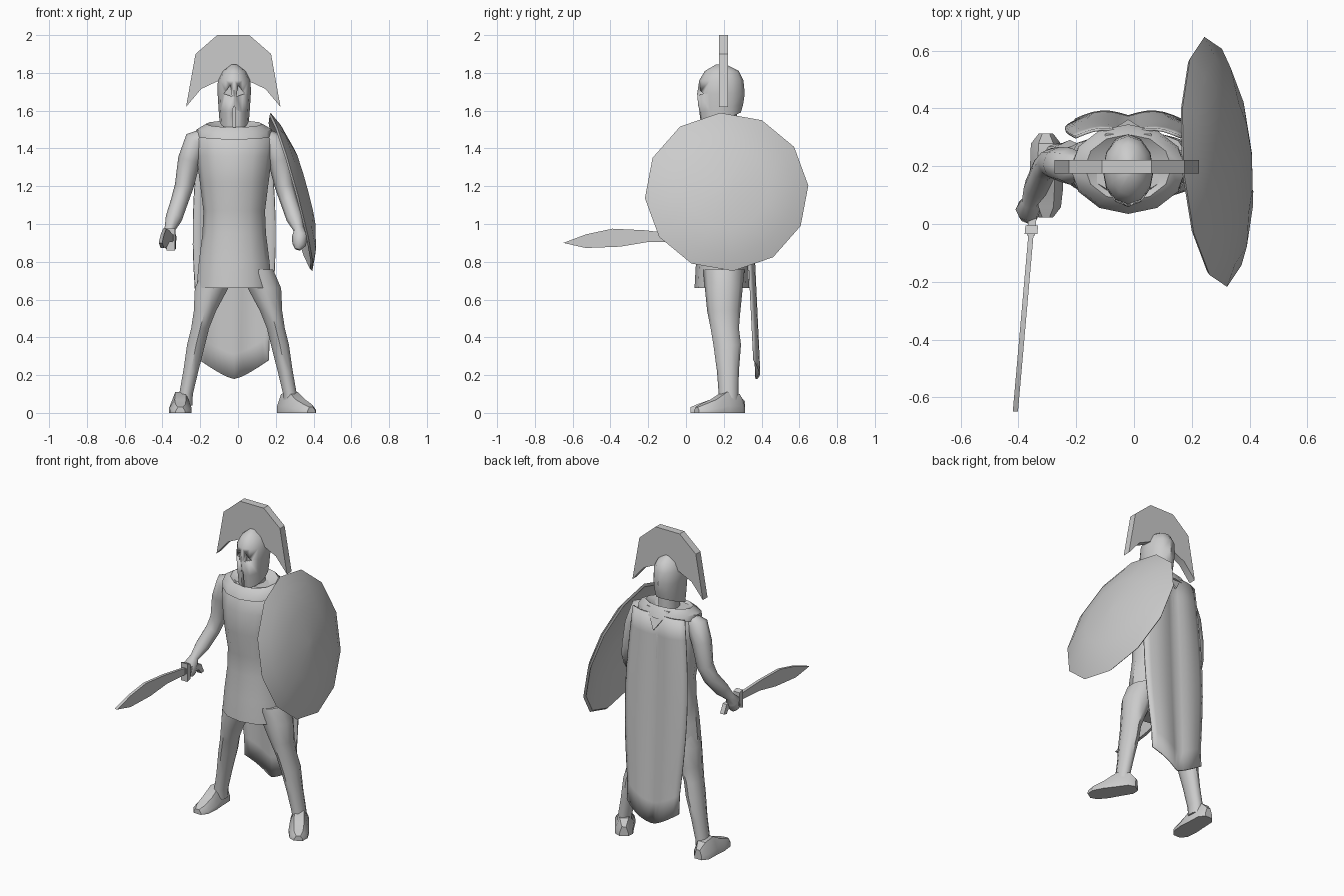
import bpy, bmesh
from math import sin, cos, pi, radians
from mathutils import Vector, Matrix

cube = bpy.data.objects.get("Cube")
if cube:
    bpy.data.objects.remove(cube)

grey = bpy.data.materials.new("plain_grey")
grey.use_nodes = True
grey.diffuse_color = (0.6, 0.6, 0.6, 1)
grey.node_tree.nodes["Principled BSDF"].inputs["Base Color"].default_value = (0.6, 0.6, 0.6, 1)
MID = -0.02  # centre line of the upper body


def finish(name, bm, angle=40):
    bmesh.ops.recalc_face_normals(bm, faces=bm.faces)
    mesh = bpy.data.meshes.new(name)
    bm.to_mesh(mesh)
    bm.free()
    mesh.materials.append(grey)
    ob = bpy.data.objects.new(name, mesh)
    bpy.context.collection.objects.link(ob)
    bpy.ops.object.select_all(action='DESELECT')
    ob.select_set(True)
    bpy.context.view_layer.objects.active = ob
    bpy.ops.object.shade_smooth_by_angle(angle=radians(angle))
    return ob


def skin(name, rings, angle=40, cap=True):
    """Join rings of points into one skin."""
    bm = bmesh.new()
    vs = [[bm.verts.new(p) for p in ring] for ring in rings]
    n = len(vs[0])
    for a, b in zip(vs, vs[1:]):
        for i in range(n):
            j = (i + 1) % n
            bm.faces.new((a[i], a[j], b[j], b[i]))
    if cap:
        bm.faces.new(vs[0])
        bm.faces.new(vs[-1])
    return finish(name, bm, angle)


def oval(x, y, z, rx, ry, tilt=0, n=12):
    """Level oval ring; tilt raises its back and drops its front."""
    return [(x + rx * sin(2 * pi * i / n), y - ry * cos(2 * pi * i / n),
             z - tilt * cos(2 * pi * i / n)) for i in range(n)]


def prism(name, points, place, depth):
    """Extrude a flat outline; place maps (a, b, depth) into space."""
    bm = bmesh.new()
    sides = [[bm.verts.new(place(a, b, d)) for a, b in points] for d in depth]
    for s in sides:
        bm.faces.new(s)
    for i in range(len(points)):
        j = (i + 1) % len(points)
        bm.faces.new((sides[0][i], sides[0][j], sides[1][j], sides[1][i]))
    return finish(name, bm, 25)


def front_place(a, b, d):
    return (a, d, b)


# Tunic, from hem to shoulders
TUNIC = [(0.66, 0.19, 0.2, 0.145), (0.8, 0.19, 0.187, 0.137), (0.95, 0.19, 0.168, 0.122),
         (1.07, 0.19, 0.163, 0.125), (1.22, 0.185, 0.182, 0.145), (1.36, 0.185, 0.2, 0.142),
         (1.45, 0.19, 0.21, 0.12), (1.51, 0.2, 0.15, 0.09)]
skin("tunic", [oval(MID, y, z, rx, ry) for z, y, rx, ry in TUNIC])

# Legs and feet
LEG = [(0.1, 0.2, 0.76, 0.09, 0.11), (0.14, 0.2, 0.66, 0.093, 0.1), (0.175, 0.2, 0.54, 0.062, 0.088),
       (0.2, 0.205, 0.45, 0.05, 0.075), (0.222, 0.218, 0.36, 0.05, 0.073),
       (0.25, 0.222, 0.22, 0.042, 0.058), (0.275, 0.225, 0.1, 0.038, 0.052), (0.28, 0.225, 0.04, 0.04, 0.05)]
FOOT = [(-0.085, 0.025, 0.06), (-0.05, 0.052, 0.1), (0.03, 0.055, 0.11),
        (0.1, 0.06, 0.07), (0.17, 0.052, 0.045), (0.205, 0.025, 0.03)]
for side, word, yaw, fx in ((-1, "right", 0, -0.305), (1, "left", 33, 0.277)):
    skin(word + "_leg", [oval(side * x, y, z, rx, ry, 0, 10) for x, y, z, rx, ry in LEG], 50)
    turn = Matrix.Translation((fx, 0.228, 0)) @ Matrix.Rotation(radians(yaw), 4, 'Z')
    section = ((-1, 0), (-1, 0.35), (-0.5, 1), (0.5, 1), (1, 0.35), (1, 0))
    skin(word + "_foot", [[turn @ Vector((a * w, -d, b * h)) for a, b in section] for d, w, h in FOOT])

# Arms ending in closed hands
ARM = [(0.15, 0.2, 1.47, 0.04), (0.2, 0.2, 1.44, 0.064), (0.238, 0.207, 1.34, 0.06), (0.265, 0.213, 1.2, 0.05),
       (0.29, 0.19, 1.12, 0.046), (0.32, 0.125, 1.03, 0.044), (0.342, 0.075, 0.97, 0.028),
       (0.348, 0.05, 0.935, 0.042), (0.343, 0.035, 0.89, 0.036), (0.335, 0.03, 0.865, 0.015)]
for side, word in ((-1, "right"), (1, "left")):
    rings = []
    for k, (x, y, z, r) in enumerate(ARM):
        a, b = Vector(ARM[max(k - 1, 0)][:3]), Vector(ARM[min(k + 1, len(ARM) - 1)][:3])
        t = (b - a).normalized()
        u = t.cross(Vector((0, 1, 0))).normalized()
        v = t.cross(u)
        ring = [Vector((x, y, z)) + r * (u * cos(i * pi / 4) + v * sin(i * pi / 4)) for i in range(8)]
        rings.append([(MID + side * p.x, p.y, p.z) for p in ring])
    skin(word + "_arm", rings, 50)

# Neck and helmet
skin("neck", [oval(MID, 0.2, z, 0.06, 0.07) for z in (1.45, 1.62)])
HELMET = [(1.545, 0.185, 0.078, 0.105, 0.045), (1.61, 0.185, 0.083, 0.117, 0.02), (1.69, 0.185, 0.088, 0.126, 0),
          (1.76, 0.187, 0.087, 0.117, 0), (1.81, 0.19, 0.062, 0.09, 0), (1.845, 0.185, 0.015, 0.025, 0)]
helmet = skin("helmet", [oval(MID, y, z, rx, ry, t) for z, y, rx, ry, t in HELMET])

# Helmet openings: two eyes and a narrow slit
SLIT = [(-0.008, 1.47), (0.008, 1.47), (0.008, 1.61), (0, 1.625), (-0.008, 1.61)]
EYE = [(0.012, 1.675), (0.055, 1.69), (0.02, 1.735)]
for name, shape, s in (("slit_cutter", SLIT, 1), ("left_eye_cutter", EYE, 1), ("right_eye_cutter", EYE, -1)):
    cutter = prism(name, [(MID + s * a, b) for a, b in shape], front_place, (0.0, 0.1))
    cutter.hide_render = True
    cutter.hide_viewport = True
    cut = helmet.modifiers.new(name, 'BOOLEAN')
    cut.operation = 'DIFFERENCE'
    cut.object = cutter

# Crest running from ear to ear
half = [(0.085, 2.0), (0.2, 1.9), (0.25, 1.62), (0.17, 1.715), (0.085, 1.755)]
crest = [(-0.025 + a, b) for a, b in half] + [(-0.025 - a, b) for a, b in reversed(half)]
prism("helmet_crest", crest, front_place, (0.175, 0.222))

# Rolled collar of the cape and the flap behind it
COLLAR = [(1.465, 0.19, 0.2, 0.155), (1.5, 0.19, 0.2, 0.14), (1.53, 0.195, 0.15, 0.115), (1.5, 0.195, 0.08, 0.08)]
skin("collar", [oval(MID, y, z, rx, ry, 0.018) for z, y, rx, ry in COLLAR], 50)
prism("neck_flap", [(-0.1, 0), (0.06, 0), (MID, 1)],
      lambda a, b, d: (a, 0.3 + 0.05 * b + d, 1.53 - 0.12 * b), (0, 0.012))

# Cape hanging down the back in two broad folds
bm = bmesh.new()
COLS, ROWS = 12, 10
grid = []
for r in range(ROWS + 1):
    t = r / ROWS
    row = []
    for c in range(COLS + 1):
        u = 2 * c / COLS - 1
        width = 0.185 + 0.035 * sin(pi * min(1, t * 1.1))
        bottom = 0.18 + 0.1 * abs(u) ** 1.3
        fold = 0.022 * sin(pi * abs(u)) + 0.012 * (1 - abs(u))
        row.append(bm.verts.new((MID + u * width, 0.305 + 0.06 * t + fold, 1.5 + (bottom - 1.5) * t)))
    grid.append(row)
for a, b in zip(grid, grid[1:]):
    for i in range(COLS):
        bm.faces.new((a[i], a[i + 1], b[i + 1], b[i]))
cape = finish("cape", bm)
thick = cape.modifiers.new("thickness", 'SOLIDIFY')
thick.thickness = 0.01

# Round domed shield on the left arm
across = Vector((-0.07, 1, 0)).normalized()
up = Vector((-0.27, 0, 1)).normalized()
out = across.cross(up).normalized()
centre = Vector((0.283, 0.215, 1.17))
DOME = [(0.02, 0.07), (0.25, 0.05), (0.42, -0.01), (0.435, 0), (0.36, 0.035), (0.22, 0.072), (0.02, 0.085)]
skin("shield", [[centre + out * h + r * (across * sin(i * pi / 6 - 0.08) + up * cos(i * pi / 6 - 0.08))
                 for i in range(12)] for r, h in DOME], 35)


# Curved sword in the right hand
def sword_place(a, b, d):
    return (-0.35 + 0.088 * (a - 0.04) + d, a, b)


BLADE = [(-0.65, 0.9), (-0.53, 0.945), (-0.39, 0.975), (-0.22, 0.967), (-0.03, 0.945),
         (-0.03, 0.905), (-0.2, 0.905), (-0.35, 0.88), (-0.53, 0.873)]
GRIP = [(-0.04, 0.945), (0.1, 0.925), (0.125, 0.87), (0.1, 0.865), (0.08, 0.895), (-0.04, 0.91)]
GUARD = [(-0.035, 0.975), (-0.005, 0.965), (-0.005, 0.87), (-0.035, 0.86)]
for name, shape, w in (("sword_blade", BLADE, 0.009), ("sword_grip", GRIP, 0.014), ("sword_guard", GUARD, 0.022)):
    prism(name, shape, sword_place, (-w, w))
